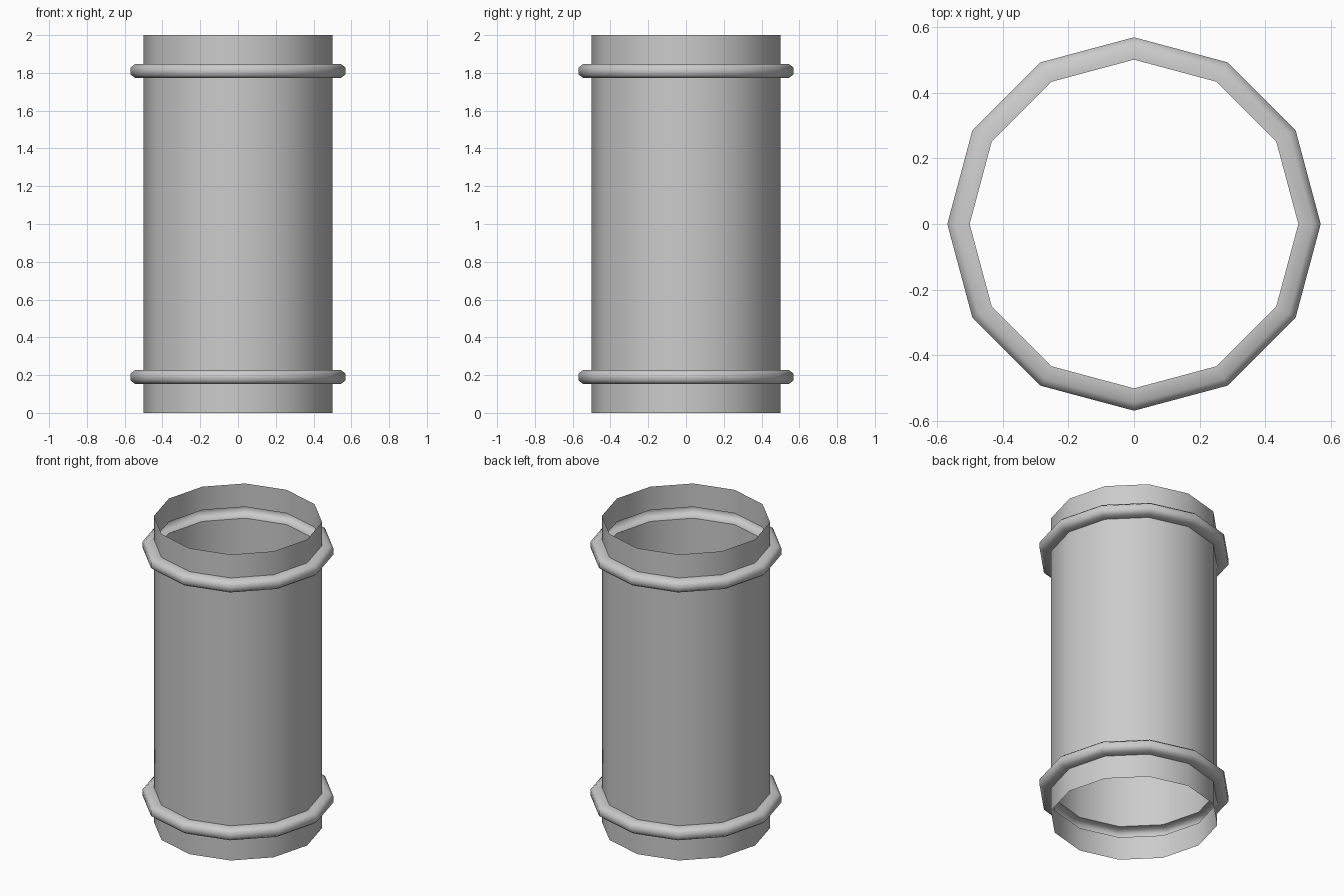
import bpy, bmesh, math

if "Cube" in bpy.data.objects:
    bpy.data.objects.remove(bpy.data.objects["Cube"])

SIDES = 12
R = 0.5


def bead(z):
    """Hollow outward bead profile centred at height z."""
    return [(R, z - 0.037), (0.545, z - 0.037), (0.568, z - 0.019),
            (0.568, z + 0.019), (0.545, z + 0.037), (R, z + 0.037)]


# Open thin-walled pipe with a rolled bead near each end
profile = [(R, 0.0)] + bead(0.19) + bead(1.81) + [(R, 2.0)]

bm = bmesh.new()
rings = []
for r, z in profile:
    rings.append([bm.verts.new((r * math.cos(2 * math.pi * i / SIDES),
                                r * math.sin(2 * math.pi * i / SIDES), z))
                  for i in range(SIDES)])
for lo, hi in zip(rings, rings[1:]):
    for i in range(SIDES):
        j = (i + 1) % SIDES
        bm.faces.new((lo[i], lo[j], hi[j], hi[i]))

mesh = bpy.data.meshes.new("pipe_section")
bm.to_mesh(mesh)
bm.free()
pipe = bpy.data.objects.new("pipe_section", mesh)
bpy.context.collection.objects.link(pipe)

# Smooth wall and bead, sharp where they meet
bpy.context.view_layer.objects.active = pipe
pipe.select_set(True)
bpy.ops.object.shade_smooth_by_angle(angle=math.radians(55))
